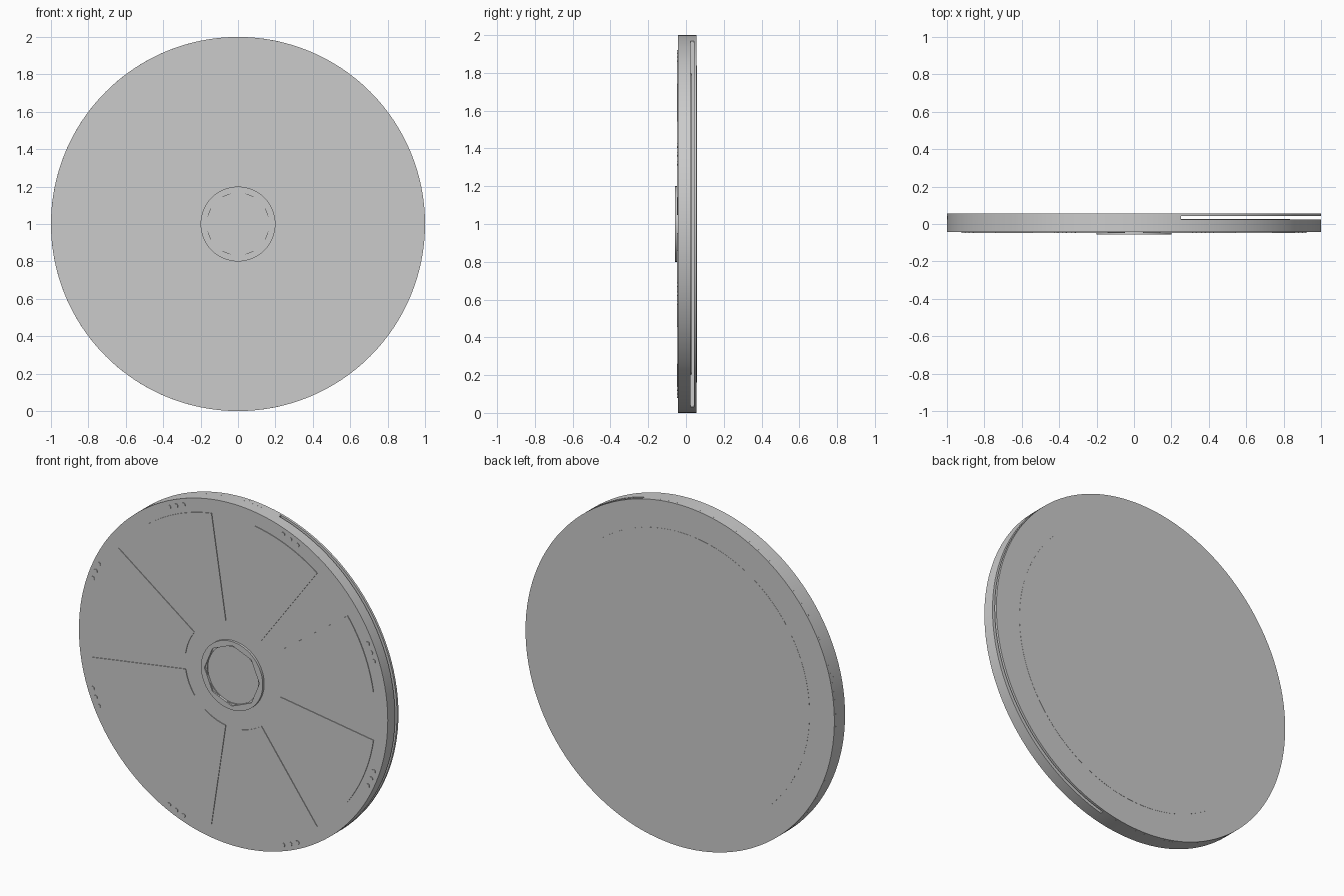
import bpy, bmesh
from math import sin, cos, pi, radians, acos, sqrt

if "Cube" in bpy.data.objects:
    bpy.data.objects.remove(bpy.data.objects["Cube"])

CZ = 1.0  # height of the disc centre


def prism(name, loops, y0, y1, smooth=True):
    """Extrude x/z outlines along y; a second loop of equal length makes a hole."""
    bm = bmesh.new()
    rings = []
    for pts in loops:
        rings.append([[bm.verts.new((x, y, z + CZ)) for x, z in pts] for y in (y0, y1)])
    n = len(loops[0])
    for a, b in rings:
        for i in range(n):
            j = (i + 1) % n
            bm.faces.new((a[i], a[j], b[j], b[i]))
    for k in (0, 1):
        if len(rings) == 1:
            bm.faces.new(rings[0][k])
        else:
            p, q = rings[0][k], rings[1][k]
            for i in range(n):
                j = (i + 1) % n
                bm.faces.new((p[i], p[j], q[j], q[i]))
    bmesh.ops.recalc_face_normals(bm, faces=bm.faces)
    me = bpy.data.meshes.new(name)
    bm.to_mesh(me)
    bm.free()
    ob = bpy.data.objects.new(name, me)
    bpy.context.collection.objects.link(ob)
    if smooth:
        bpy.ops.object.select_all(action='DESELECT')
        ob.select_set(True)
        bpy.context.view_layer.objects.active = ob
        bpy.ops.object.shade_smooth_by_angle(angle=radians(30))
    return ob


def arc(r, a0, a1, n, cx=0, cz=0):
    return [(cx + r * cos(a0 + (a1 - a0) * i / n), cz + r * sin(a0 + (a1 - a0) * i / n))
            for i in range(n + 1)]


def circle(r, n=128, cx=0, cz=0):
    return arc(r, 0, 2 * pi, n, cx, cz)[:-1]


def octagon(r, per_side=16):
    """Octagon outline with the same point count as a 128 sided circle."""
    out = []
    for i in range(8):
        a, b = pi / 4 * i, pi / 4 * (i + 1)
        for k in range(per_side):
            t = k / per_side
            out.append((r * (cos(a) * (1 - t) + cos(b) * t), r * (sin(a) * (1 - t) + sin(b) * t)))
    return out


# Body: thick front slab and thin back slab
prism("front_slab", [circle(1)], -0.043, 0.024)
prism("back_slab", [circle(1)], 0.042, 0.056)
prism("back_panel", [circle(0.84)], 0.056, 0.057)

# Spacer that leaves an open edge slot where x > 0.25, with a thin disc inside
start = acos(0.25)
prism("slot_spacer", [arc(1, start, 2 * pi - start, 96)], 0.024, 0.042)
inner = acos(0.25 / 0.835)
prism("inner_disc", [arc(0.835, -inner, inner, 64)], 0.024, 0.028)

# Eight raised wedge panels and a trio of studs at the rim of each
for i in range(8):
    mid = pi / 4 * (i + 0.5)
    h = radians(13.8)
    prism(f"wedge_panel_{i}",
          [arc(0.92, mid - h, mid + h, 16) + arc(0.31, mid + h, mid - h, 16)], -0.047, -0.043)
    for k in (-1, 0, 1):
        a = mid + radians(3) * k
        prism(f"rim_stud_{i}_{k + 1}",
              [circle(0.012, 16, 0.965 * cos(a), 0.965 * sin(a))], -0.047, -0.043)

# Hub: outer ring with an octagonal opening, and a lower round lip
prism("hub_ring", [circle(0.2), octagon(0.178)], -0.057, -0.043)
prism("hub_lip", [circle(0.18), circle(0.165)], -0.049, -0.043)
